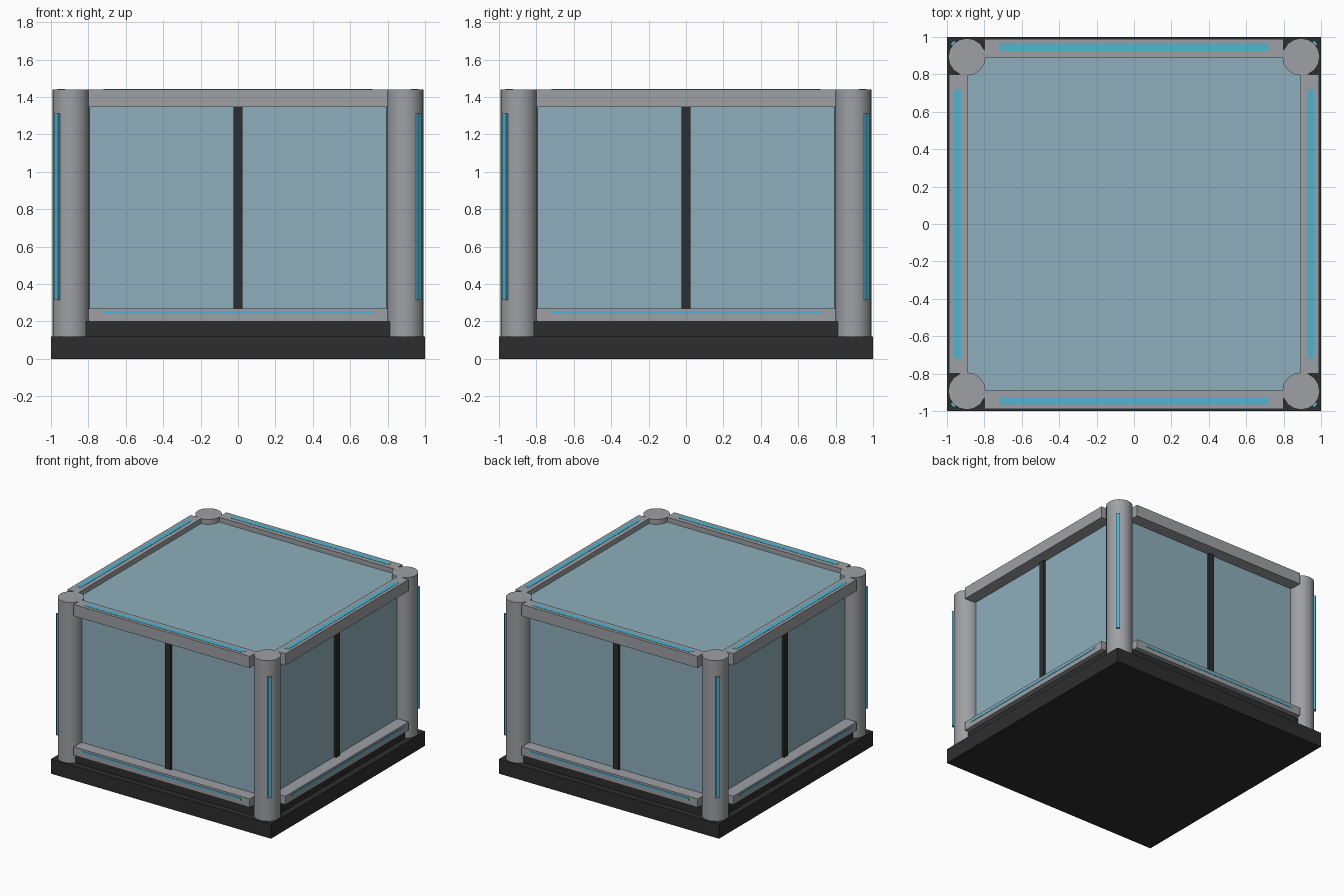
import bpy
from math import pi, cos, sin
from mathutils import Matrix, Vector

cube = bpy.data.objects.get("Cube")
if cube:
    bpy.data.objects.remove(cube, do_unlink=True)


def material(name, rgb):
    mat = bpy.data.materials.new(name)
    mat.use_nodes = True
    mat.diffuse_color = (*rgb, 1)
    mat.node_tree.nodes["Principled BSDF"].inputs["Base Color"].default_value = (*rgb, 1)
    return mat


DARK = material("dark_metal", (0.027, 0.027, 0.028))
GREY = material("grey_metal", (0.34, 0.35, 0.37))
GLASS = material("blue_glass", (0.27, 0.43, 0.50))
LIGHT = material("cyan_light", (0.08, 0.46, 0.64))


def box(name, low, high, mat, turn=0.0):
    """Box between two corners, turned about the model's vertical axis."""
    low, high = Vector(low), Vector(high)
    bpy.ops.mesh.primitive_cube_add(size=1)
    obj = bpy.context.object
    obj.name = name
    size = high - low
    obj.data.transform(Matrix.Rotation(turn, 4, "Z")
                       @ Matrix.Translation((low + high) / 2)
                       @ Matrix.Diagonal((*size, 1)))
    obj.data.materials.append(mat)
    return obj


# Base slab, raised plinth and glass enclosure
box("base_slab", (-1, -1, 0), (1, 1, 0.12), DARK)
box("plinth", (-0.95, -0.95, 0.12), (0.95, 0.95, 0.2), DARK)
box("glass_enclosure", (-0.89, -0.89, 0.2), (0.89, 0.89, 1.4), GLASS)

# Four sides: rails, mullion and light strips
for i, side in enumerate(("front", "left", "back", "right")):
    turn = i * pi / 2
    box(side + "_bottom_rail", (-0.8, -0.99, 0.2), (0.8, -0.89, 0.27), GREY, turn)
    box(side + "_top_rail", (-0.8, -0.99, 1.345), (0.8, -0.89, 1.44), GREY, turn)
    box(side + "_mullion", (-0.025, -0.91, 0.27), (0.025, -0.87, 1.345), DARK, turn)
    box(side + "_top_light", (-0.72, -0.965, 1.435), (0.72, -0.925, 1.442), LIGHT, turn)
    box(side + "_bottom_light", (-0.72, -0.993, 0.238), (0.72, -0.985, 0.254), LIGHT, turn)

# Corner posts, each with a light on its outward diagonal
POST = 0.893
for i, corner in enumerate(("back_left", "back_right", "front_right", "front_left")):
    angle = pi / 4 + i * pi / 2
    reach = POST * 2 ** 0.5
    bpy.ops.mesh.primitive_cylinder_add(
        vertices=16, radius=0.1, depth=1.32,
        location=(reach * cos(angle), reach * sin(angle), 0.78))
    post = bpy.context.object
    post.name = corner + "_post"
    post.data.materials.append(GREY)
    bpy.ops.object.shade_smooth_by_angle(angle=pi / 5)
    box(corner + "_post_light", (reach + 0.09, -0.015, 0.315),
        (reach + 0.112, 0.015, 1.31), LIGHT, angle)
